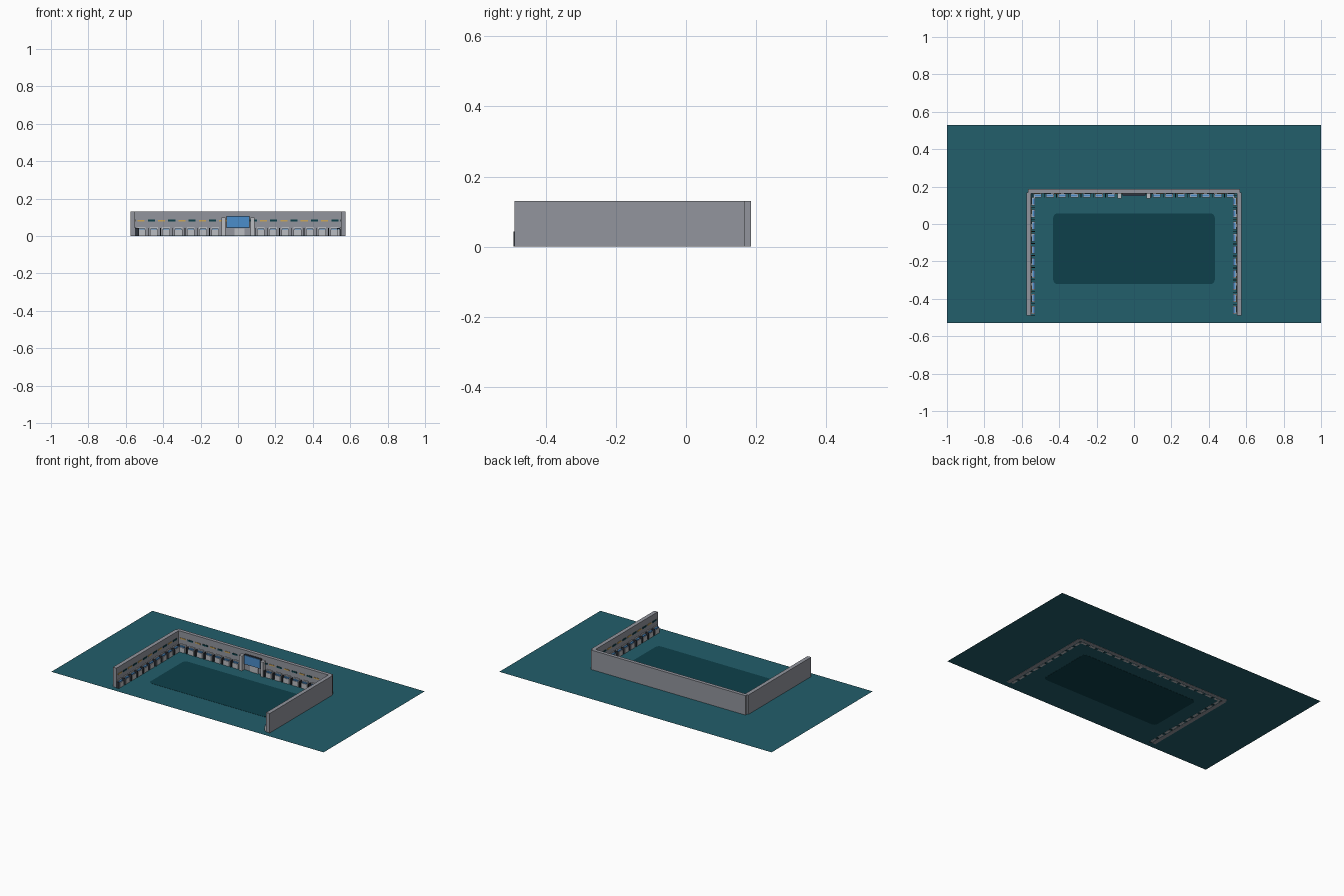
import bpy, bmesh, math
from mathutils import Matrix, Vector

if "Cube" in bpy.data.objects:
    bpy.data.objects.remove(bpy.data.objects["Cube"])

def material(name, rgb):
    m = bpy.data.materials.new(name)
    m.diffuse_color = (*rgb, 1)
    m.use_nodes = True
    m.node_tree.nodes["Principled BSDF"].inputs["Base Color"].default_value = m.diffuse_color
    return m

TEAL = material("teal floor", (0.016, 0.112, 0.147))
DARK = material("dark teal", (0.004, 0.051, 0.069))
WALL = material("wall grey", (0.29, 0.30, 0.34))
PALE = material("pale grey", (0.50, 0.51, 0.54))
BLUE = material("blue", (0.07, 0.27, 0.60))
GOLD = material("gold", (0.60, 0.38, 0.10))
TRIM = material("charcoal trim", (0.03, 0.035, 0.045))

parts = {}

def box(name, mat, frame, s, d, z):
    """Box in a wall frame: s runs along the wall, d points into the room."""
    bm, _ = parts.setdefault(name, (bmesh.new(), mat))
    c = Vector(((s[0] + s[1]) / 2, (d[0] + d[1]) / 2, (z[0] + z[1]) / 2))
    size = (s[1] - s[0], d[1] - d[0], z[1] - z[0], 1)
    bmesh.ops.create_cube(bm, size=1, matrix=frame @ Matrix.Translation(c) @ Matrix.Diagonal(size))

def finish(name, bm, mat):
    me = bpy.data.meshes.new(name)
    bmesh.ops.recalc_face_normals(bm, faces=bm.faces)
    bm.to_mesh(me)
    bm.free()
    me.materials.append(mat)
    ob = bpy.data.objects.new(name, me)
    bpy.context.collection.objects.link(ob)
    return ob

# floor sheet
bm = bmesh.new()
bm.faces.new([bm.verts.new((x, y, 0.001)) for x, y in
              ((-1, -0.53), (1, -0.53), (1, 0.53), (-1, 0.53))])
finish("floor", bm, TEAL)

# rounded dark area, set through the floor sheet
bm = bmesh.new()
r, ring = 0.025, []
for k, (cx, cy) in enumerate(((0.432, 0.057), (-0.432, 0.057), (-0.432, -0.322), (0.432, -0.322))):
    cx -= math.copysign(r, cx)
    cy -= math.copysign(r, cy)
    for i in range(7):
        a = math.pi / 2 * (k + i / 6)
        ring.append(bm.verts.new((cx + r * math.cos(a), cy + r * math.sin(a), 0)))
f = bm.faces.new(ring)
up = bmesh.ops.extrude_face_region(bm, geom=[f])
bmesh.ops.translate(bm, vec=(0, 0, 0.002), verts=[v for v in up["geom"] if isinstance(v, bmesh.types.BMVert)])
if not f.is_valid or len(bm.faces) < len(ring) + 2:
    bm.faces.new(ring)
finish("arena_area", bm, DARK)

# wall frames: inner face at d = 0, d grows into the room
back = Matrix.Translation((0, 0.163, 0)) @ Matrix.Rotation(math.pi, 4, 'Z')
left = Matrix.Translation((-0.55, 0, 0)) @ Matrix.Rotation(-math.pi / 2, 4, 'Z')
right = Matrix.Translation((0.55, 0, 0)) @ Matrix.Rotation(math.pi / 2, 4, 'Z')

# main walls
box("back_wall", WALL, back, (-0.567, 0.567), (-0.023, 0), (0, 0.13))
box("left_wall", WALL, left, (-0.168, 0.49), (-0.026, 0), (0, 0.13))
box("right_wall", WALL, right, (-0.49, 0.168), (-0.026, 0), (0, 0.13))

def stall(frame, s):
    # pale seat block, blue top cushion, dark divider post
    box("seat_blocks", PALE, frame, (s - 0.021, s + 0.021), (0.004, 0.020), (0, 0.034))
    box("seat_tops", BLUE, frame, (s - 0.017, s + 0.017), (0.006, 0.017), (0.034, 0.041))
    box("seat_backs", PALE, frame, (s - 0.021, s + 0.021), (0, 0.005), (0.034, 0.048))
    box("dividers", TRIM, frame, (s + 0.029, s + 0.033), (0, 0.022), (0, 0.043))

def dashes(frame, a, b):
    # alternating gold and dark strips along the wall
    n = round((b - a) / 0.054)
    p = (b - a) / n
    for i in range(n):
        s = a + p * (i + 0.5)
        if i % 2:
            box("gold_strips", GOLD, frame, (s - 0.019, s + 0.019), (0, 0.003), (0.079, 0.087))
        else:
            box("dark_strips", DARK, frame, (s - 0.019, s + 0.019), (0, 0.003), (0.078, 0.088))

# rows of stalls and strips on the three walls
for i in range(7):
    for sign in (-1, 1):
        stall(back, sign * (0.122 + 0.0655 * i))
for i in range(10):
    y = -0.46 + 0.0645 * i
    stall(left, -y)
    stall(right, y)
dashes(back, -0.545, 0.545)
dashes(left, -0.15, 0.48)
dashes(right, -0.48, 0.15)

# entrance: two pillars, framed blue board and a lower doorway block
for s in (-0.078, 0.078):
    box("pillars", PALE, back, (s - 0.010, s + 0.010), (0, 0.026), (0, 0.100))
box("board_frame", TRIM, back, (-0.062, 0.062), (0, 0.010), (0.042, 0.108))
box("board_screen", BLUE, back, (-0.058, 0.058), (0.010, 0.014), (0.046, 0.104))
box("doorway", PALE, back, (-0.036, 0.020), (0, 0.006), (0, 0.040))

for name, (bm, mat) in parts.items():
    finish(name, bm, mat)
